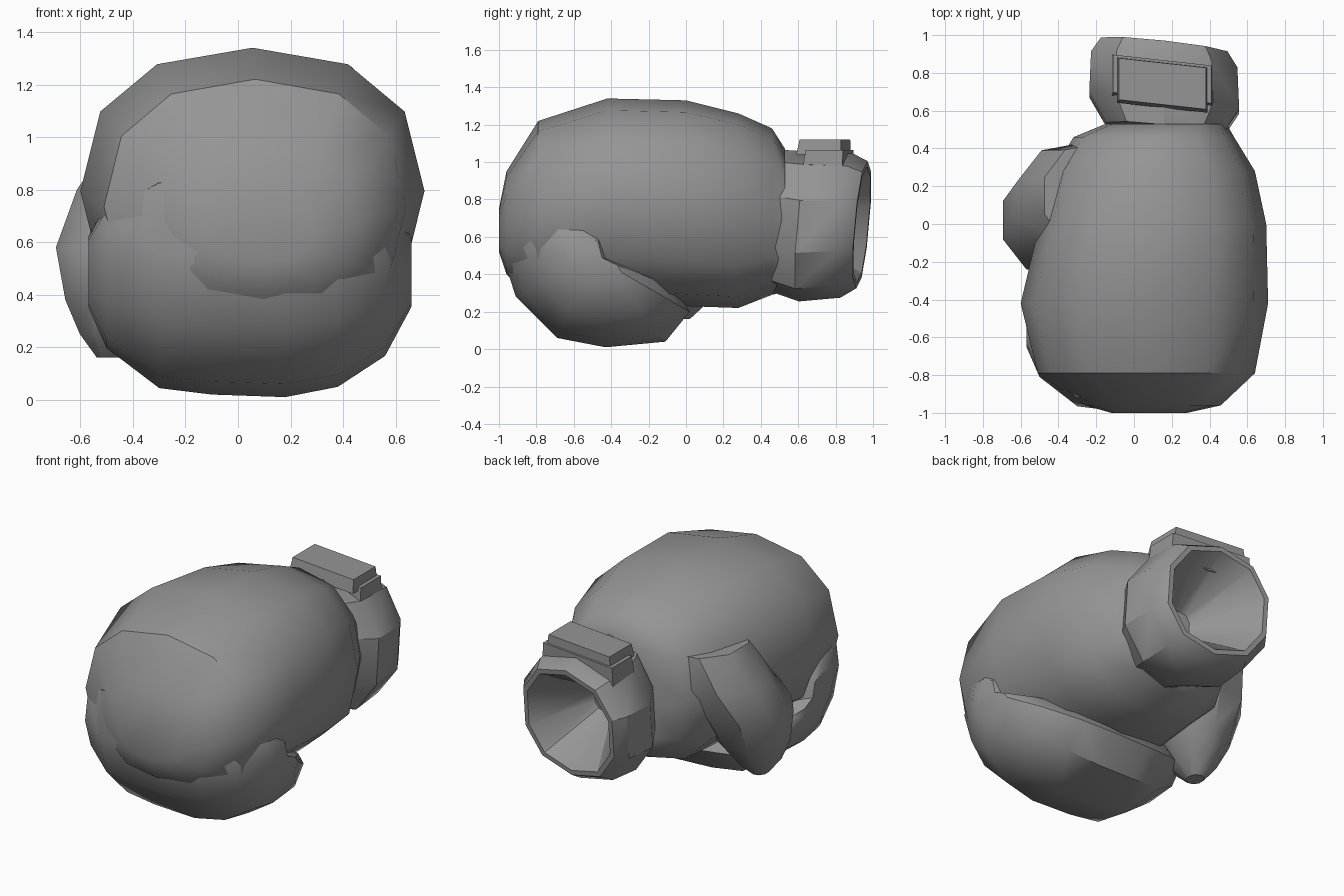
import bpy, bmesh
from math import sin, cos, pi, copysign, radians
from mathutils import Vector

cube = bpy.data.objects.get("Cube")
if cube:
    bpy.data.objects.remove(cube)

grey = bpy.data.materials.new("glove grey")
grey.use_nodes = True
colour = (0.3, 0.3, 0.3, 1)
grey.diffuse_color = colour
grey.node_tree.nodes["Principled BSDF"].inputs["Base Color"].default_value = colour


def oval(n, power=2.0, turn=0.0):
    """Unit superellipse points."""
    pts = []
    for i in range(n):
        a = 2 * pi * i / n + turn
        c, s = cos(a), sin(a)
        pts.append((copysign(abs(c) ** (2 / power), c), copysign(abs(s) ** (2 / power), s)))
    return pts


def finish(name, bm, angle=38):
    bmesh.ops.recalc_face_normals(bm, faces=bm.faces[:])
    mesh = bpy.data.meshes.new(name)
    bm.to_mesh(mesh)
    bm.free()
    mesh.materials.append(grey)
    obj = bpy.data.objects.new(name, mesh)
    bpy.context.collection.objects.link(obj)
    bpy.ops.object.select_all(action='DESELECT')
    obj.select_set(True)
    bpy.context.view_layer.objects.active = obj
    bpy.ops.object.shade_smooth_by_angle(angle=radians(angle))
    return obj


def loft(name, rings, angle=38):
    """Skin a list of equal rings and cap both ends."""
    bm = bmesh.new()
    loops = [[bm.verts.new(p) for p in ring] for ring in rings]
    n = len(loops[0])
    for a, b in zip(loops, loops[1:]):
        for i in range(n):
            j = (i + 1) % n
            bm.faces.new((a[i], a[j], b[j], b[i]))
    bm.faces.new(loops[0])
    bm.faces.new(loops[-1])
    return finish(name, bm, angle)


# Back of the hand and palm: y, left x, right x, bottom z, top z
hand = [
    (0.53, -0.15, 0.49, 0.31, 1.07),
    (0.46, -0.32, 0.53, 0.29, 1.18),
    (0.28, -0.43, 0.64, 0.22, 1.26),
    (0.00, -0.50, 0.70, 0.23, 1.33),
    (-0.42, -0.60, 0.71, 0.25, 1.34),
    (-0.79, -0.51, 0.64, 0.25, 1.22),
    (-0.96, -0.26, 0.46, 0.40, 0.95),
    (-1.00, -0.12, 0.28, 0.52, 0.75),
]
rings = []
for y, x0, x1, z0, z1 in hand:
    rings.append([((x0 + x1) / 2 + c * (x1 - x0) / 2, y, (z0 + z1) / 2 + s * (z1 - z0) / 2)
                  for c, s in oval(12, 2.35)])
loft("hand_padding", rings)

# Curled fingers: side profile (y, z) swept across the width
curl = [(-1, .56), (-.91, .28), (-.69, .06), (-.43, .01), (-.11, .04), (.02, .2),
        (-.06, .33), (-.33, .46), (-.4, .75), (-.65, .9), (-.95, .85)]
middle = Vector((-.5, .5))
rings = []
for x, k in [(-.57, .3), (-.5, .62), (-.3, .93), (-.1, .98), (.18, 1),
             (.38, .92), (.56, .68), (.66, .3)]:
    rings.append([(x, middle.x + (y - middle.x) * k, middle.y + (z - middle.y) * k)
                  for y, z in curl])
loft("curled_fingers", rings)

# Thumb: z, centre x, centre y, half width, half depth
thumb = [
    (.16, -.49, -.04, .05, .06),
    (.25, -.48, -.04, .13, .16),
    (.38, -.46, -.02, .21, .24),
    (.58, -.43, .02, .28, .30),
    (.80, -.35, .13, .28, .30),
    (1.0, -.24, .15, .25, .28),
]
loft("thumb", [[(cx + c * rx, cy + s * ry, z) for c, s in oval(9)]
               for z, cx, cy, rx, ry in thumb])

# Cuff with hollow opening: y, half width, half height, centre z
cuff = [
    (.49, .32, .38, .685),
    (.64, .415, .40, .655),
    (.86, .405, .385, .66),
    (.94, .35, .34, .665),
    (.94, .32, .31, .665),
    (.58, .08, .08, .67),
]


def cuff_point(x, y, z):
    """Lean the cuff back and turn it slightly."""
    return (x, y + 0.09 * (z - .67) - 0.11 * (x - .17), z)


loft("cuff", [[cuff_point(.16 + c * rx, y, cz + s * rz) for c, s in oval(10, 2.25, pi / 10)]
              for y, rx, rz, cz in cuff], 32)


# Wrist strap: two stacked plates with sloping sides
def plate(name, x0, x1, y0, y1, z0, z1, inset):
    rings = []
    for z, d in ((z0, 0), (z1, inset)):
        rings.append([cuff_point(x, y, z) for x, y in
                      ((x0 + d, y0 + d), (x1 - d, y0 + d), (x1 - d, y1 - d), (x0 + d, y1 - d))])
    loft(name, rings, 20)


plate("strap_base", -.12, .42, .62, .84, .90, 1.065, .01)
plate("strap_flap", -.09, .39, .58, .82, 1.04, 1.12, .01)
